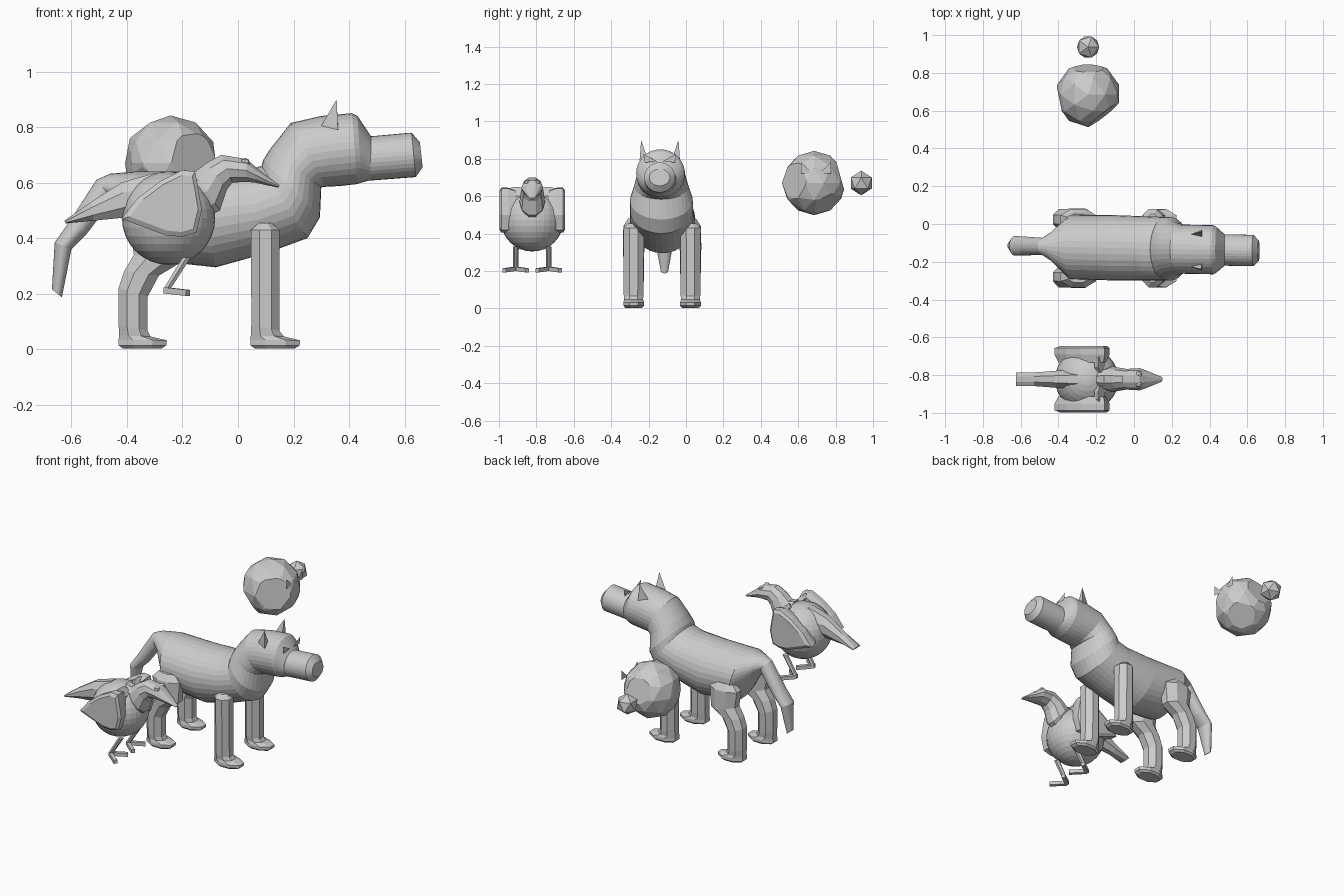
import bpy, bmesh
from math import cos, sin, pi
from mathutils import Vector

if "Cube" in bpy.data.objects:
    bpy.data.objects.remove(bpy.data.objects["Cube"])


def finish(bm, name):
    bmesh.ops.recalc_face_normals(bm, faces=bm.faces)
    me = bpy.data.meshes.new(name)
    bm.to_mesh(me)
    bm.free()
    ob = bpy.data.objects.new(name, me)
    bpy.context.collection.objects.link(ob)
    return ob


def skin(name, loops):
    """Join a series of closed loops and cap both ends."""
    bm = bmesh.new()
    vs = [[bm.verts.new(p) for p in lp] for lp in loops]
    n = len(vs[0])
    for a, b in zip(vs, vs[1:]):
        for i in range(n):
            j = (i + 1) % n
            bm.faces.new((a[i], a[j], b[j], b[i]))
    bm.faces.new(vs[0])
    bm.faces.new(vs[-1])
    return finish(bm, name)


def loft(name, rings, n, yc, lean=0.0, octagon=False):
    """Rings are (x1, z1, x2, z2, half width in y): two opposite ends in the xz plane."""
    ph, k = (pi / n, 1 / cos(pi / n)) if octagon else (0, 1)
    loops = []
    for x1, z1, x2, z2, w in rings:
        c = Vector(((x1 + x2) / 2, 0, (z1 + z2) / 2))
        u = Vector(((x1 - x2) / 2, 0, (z1 - z2) / 2))
        c.y = yc + lean * c.x
        loops.append([c + u * k * cos(ph + 2 * pi * i / n)
                      + Vector((0, w * k * sin(ph + 2 * pi * i / n), 0)) for i in range(n)])
    return skin(name, loops)


def ball(name, loc, r, seg=None, sub=1):
    bm = bmesh.new()
    if seg:
        bmesh.ops.create_uvsphere(bm, u_segments=seg, v_segments=seg // 2, radius=r)
    else:
        bmesh.ops.create_icosphere(bm, subdivisions=sub, radius=r)
    bmesh.ops.translate(bm, verts=bm.verts, vec=loc)
    return finish(bm, name)


def triangle(name, pts):
    bm = bmesh.new()
    bm.faces.new([bm.verts.new(p) for p in pts])
    return finish(bm, name)


# ---------- four-legged animal: tail, trunk, neck and head in one skin ----------
WY, LEAN = -0.128, -0.02
loft("animal_body", [
    (-.67, .216, -.634, .187, .02), (-.66, .385, -.60, .36, .052),
    (-.61, .455, -.545, .415, .05), (-.51, .61, -.45, .54, .045),
    (-.46, .632, -.40, .46, .08), (-.37, .64, -.31, .32, .17),
    (-.15, .64, -.08, .295, .173), (.03, .645, .10, .345, .17),
    (.085, .66, .25, .40, .168), (.09, .68, .295, .475, .168),
    (.115, .72, .30, .583, .145), (.19, .815, .315, .585, .13),
    (.30, .84, .37, .588, .13), (.41, .85, .43, .595, .13),
    (.43, .84, .445, .60, .12), (.48, .765, .475, .608, .085)], 32, WY, LEAN)
loft("snout", [(.44, .765, .44, .605, .083), (.48, .767, .485, .608, .083),
               (.625, .78, .64, .62, .083), (.655, .745, .665, .655, .055)], 32, WY, LEAN)

for s in (-1, 1):
    side = "left" if s > 0 else "right"
    hy = WY - .012
    # ear: three-sided spike
    bm = bmesh.new()
    tip = bm.verts.new((.355, hy + s * .10, .90))
    base = [bm.verts.new(p) for p in ((.30, hy + s * .085, .805),
            (.36, hy + s * .065, .80), (.36, hy + s * .108, .79))]
    bm.faces.new(base)
    for i in range(3):
        bm.faces.new((base[i], base[(i + 1) % 3], tip))
    finish(bm, "ear_" + side)
    # slanted eye
    triangle("eye_" + side, [(.475, hy + s * .087, .825), (.475, hy + s * .08, .78),
                             (.475, hy + s * .012, .785)])
    # legs with paws
    ly = WY + s * .152
    loft("front_leg_" + side, [
        (.06, .003, .205, .003, .045), (.045, .014, .222, .014, .055),
        (.045, .034, .224, .032, .055), (.046, .05, .165, .046, .05),
        (.048, .09, .15, .065, .053), (.047, .43, .15, .43, .055),
        (.075, .455, .12, .455, .03)], 8, ly, 0, True)
    loft("back_leg_" + side, [
        (-.415, .003, -.275, .003, .045), (-.43, .014, -.258, .014, .055),
        (-.43, .034, -.256, .032, .055), (-.428, .05, -.315, .046, .05),
        (-.43, .09, -.325, .065, .053), (-.43, .22, -.325, .19, .055),
        (-.41, .28, -.285, .265, .055), (-.375, .34, -.21, .31, .058),
        (-.39, .44, -.20, .44, .055), (-.35, .48, -.24, .48, .03)], 8, ly, 0, True)

# ---------- bird ----------
BY = -0.822
ball("bird_body", (-.25, BY, .472), .168, seg=32)
loft("bird_head", [
    (-.20, .645, -.12, .47, .05), (-.16, .635, -.065, .50, .065),
    (-.115, .67, -.04, .575, .058), (-.06, .70, -.02, .60, .052),
    (.03, .685, .03, .603, .056), (.065, .655, .06, .60, .045),
    (.15, .59, .145, .582, .012)], 10, BY, 0, True)
loft("bird_tail", [
    (-.30, .635, -.30, .46, .055), (-.42, .60, -.40, .475, .045),
    (-.53, .53, -.52, .463, .036), (-.625, .463, -.62, .453, .036)], 8, BY, 0, True)

wing = [(-.42, .47), (-.36, .545), (-.28, .605), (-.20, .645), (-.155, .64), (-.145, .59),
        (-.13, .50), (-.15, .42), (-.20, .405), (-.26, .41), (-.34, .44)]
mid = Vector((-.22, .52))
for s in (-1, 1):
    side = "left" if s > 0 else "right"
    loops = []
    for off, k in ((.09, .9), (.13, 1), (.165, 1), (.176, .85)):
        loops.append([(mid.x + (x - mid.x) * k, BY + s * off, mid.y + (z - mid.y) * k)
                      for x, z in wing])
    skin("wing_" + side, loops)
    # shoulder wrapping up to the back
    loft("shoulder_" + side, [(-.21, .63, -.16, .57, .05), (-.19, .648, -.155, .60, .05)],
         8, BY + s * .085, 0, True)
    ball("bird_eye_" + side, (.025, BY + s * .026, .67), .019, seg=8)
    # leg and two toes
    ly = BY + s * .088
    loft("bird_leg_" + side, [(-.20, .33, -.17, .33, .014), (-.265, .222, -.24, .222, .012),
                              (-.27, .205, -.245, .2, .012)], 6, ly, 0, True)
    for t in (-1, 1):
        a, b = Vector((-.262, ly, .212)), Vector((-.18, ly + t * .062, .203))
        d = Vector((t * -.6, .8, 0)) * .011
        up = Vector((0, 0, .011))
        skin("toe_" + side, [[p + d + up, p - d + up, p - d - up, p + d - up] for p in (a, b)])

# ---------- floating faceted rock with flat cuts ----------
RC = Vector((-.243, .685, .67))
bm = bmesh.new()
bmesh.ops.create_icosphere(bm, subdivisions=2, radius=.172)
for no, d in (((.6, -.75, .1), .135), ((0, .96, .27), .145), ((.45, .45, -.75), .145),
              ((-.97, -.2, 0), .154), ((-.6, -.6, -.5), .15)):
    no = Vector(no).normalized()
    res = bmesh.ops.bisect_plane(bm, geom=bm.verts[:] + bm.edges[:] + bm.faces[:],
                                 plane_co=no * d, plane_no=no, clear_outer=True)
    cut = [e for e in res["geom_cut"] if isinstance(e, bmesh.types.BMEdge)]
    bmesh.ops.holes_fill(bm, edges=cut, sides=0)
bmesh.ops.translate(bm, verts=bm.verts, vec=RC)
finish(bm, "rock")
for s in (-1, 1):
    y = .695
    triangle("rock_eye", [(-.09, y + s * .08, .78), (-.09, y + s * .08, .72),
                          (-.09, y + s * .018, .722)])
ball("small_rock", (RC.x, .937, .67), .066)
